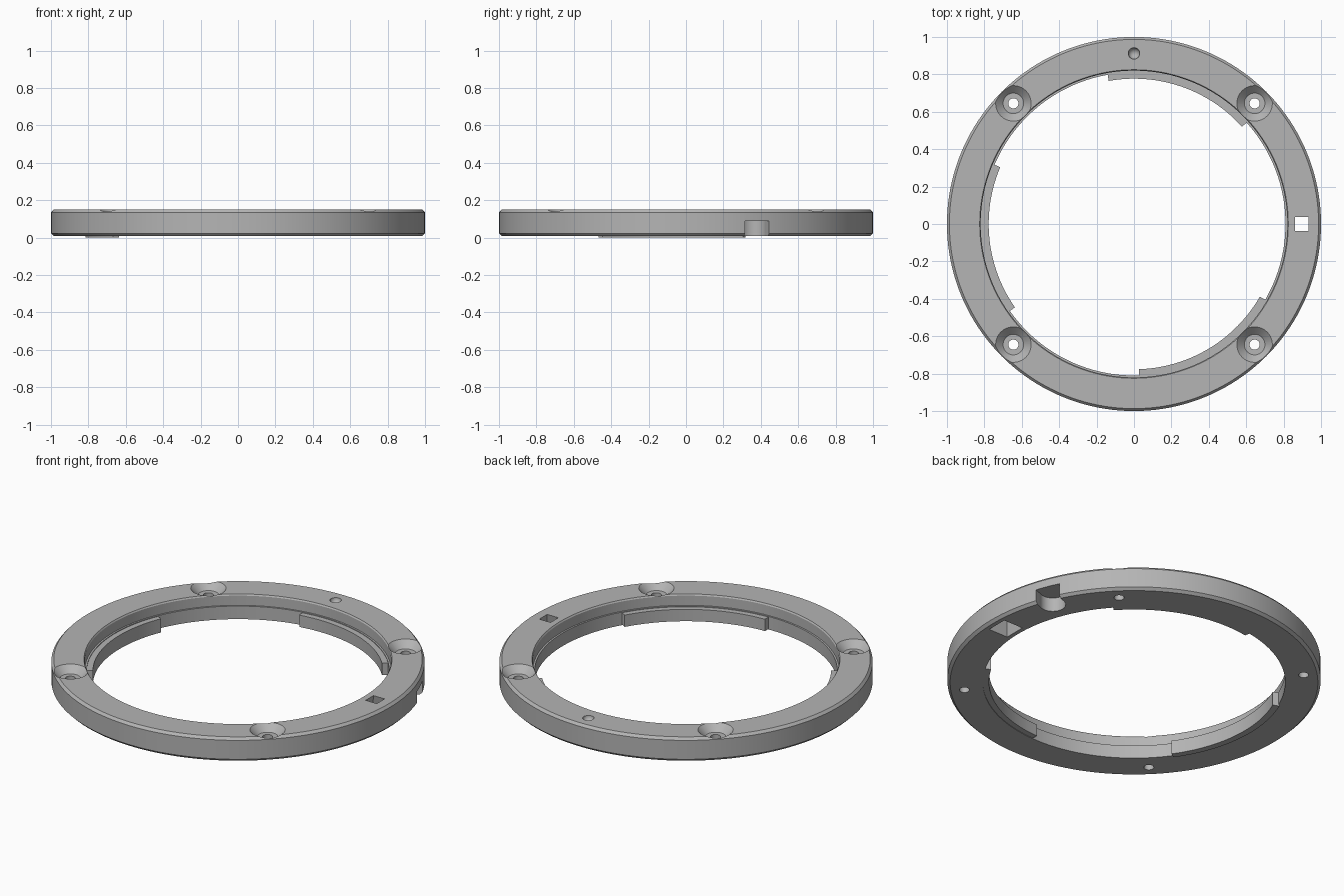
import bpy, bmesh, math
from mathutils import Matrix, Vector

if "Cube" in bpy.data.objects:
    bpy.data.objects.remove(bpy.data.objects["Cube"], do_unlink=True)

BOTTOM, TOP, SHELF = 0.008, 0.15, 0.085

grey = bpy.data.materials.new("plain grey")
grey.use_nodes = True
grey.diffuse_color = (0.46, 0.46, 0.46, 1)
grey.node_tree.nodes["Principled BSDF"].inputs["Base Color"].default_value = grey.diffuse_color


def finish(name, bm):
    bmesh.ops.remove_doubles(bm, verts=bm.verts, dist=1e-5)
    bmesh.ops.recalc_face_normals(bm, faces=bm.faces)
    mesh = bpy.data.meshes.new(name)
    bm.to_mesh(mesh)
    bm.free()
    mesh.materials.append(grey)
    obj = bpy.data.objects.new(name, mesh)
    bpy.context.collection.objects.link(obj)
    return obj


def lathe(name, profile, steps, closed=False, start=0, sweep=360):
    """Turn a (radius, height) profile about z; a partial sweep gets end caps."""
    bm = bmesh.new()
    verts = [bm.verts.new((r, 0, z)) for r, z in profile]
    edges = [bm.edges.new(pair) for pair in zip(verts, verts[1:])]
    if closed:
        edges.append(bm.edges.new((verts[-1], verts[0])))
    bmesh.ops.rotate(bm, verts=verts, matrix=Matrix.Rotation(math.radians(start), 3, 'Z'))
    bmesh.ops.spin(bm, geom=verts + edges, cent=(0, 0, 0), axis=(0, 0, 1),
                   angle=math.radians(sweep), steps=steps)
    bmesh.ops.remove_doubles(bm, verts=bm.verts, dist=1e-5)
    if sweep < 360:
        bmesh.ops.holes_fill(bm, edges=[e for e in bm.edges if e.is_boundary], sides=0)
    return finish(name, bm)


def box(name, low, high):
    bm = bmesh.new()
    low, high = Vector(low), Vector(high)
    bmesh.ops.create_cube(bm, size=1, matrix=Matrix.Translation((low + high) / 2)
                          @ Matrix.Diagonal((*(high - low), 1)))
    return finish(name, bm)


def polar(obj, radius, angle):
    a = math.radians(angle)
    obj.location = (radius * math.cos(a), radius * math.sin(a), 0)
    obj.rotation_euler.z = a


def cut(target, cutter):
    cutter.hide_render = True
    bpy.context.view_layer.update()
    bpy.context.view_layer.objects.active = target
    mod = target.modifiers.new("cut", 'BOOLEAN')
    mod.operation, mod.solver, mod.object = 'DIFFERENCE', 'EXACT', cutter
    bpy.ops.object.modifier_apply(modifier=mod.name)
    bpy.data.objects.remove(cutter, do_unlink=True)


def smooth(obj):
    bpy.ops.object.select_all(action='DESELECT')
    obj.select_set(True)
    bpy.context.view_layer.objects.active = obj
    bpy.ops.object.shade_smooth_by_angle(angle=math.radians(25))


# Ring body with chamfered rims and a shelf inside
ring = lathe("ring_body", [
    (0.81, BOTTOM), (0.985, BOTTOM), (1.0, BOTTOM + 0.015), (1.0, TOP - 0.015),
    (0.987, TOP), (0.825, TOP), (0.82, TOP - 0.008), (0.82, SHELF), (0.81, SHELF)],
    160, closed=True)

# Four countersunk screw holes
for angle in (45, 135, 225, 315):
    screw = lathe("screw_cutter", [
        (0, -0.1), (0.027, -0.1), (0.027, 0.11), (0.055, 0.11),
        (0.095, TOP), (0.1, 0.155), (0.1, 0.25), (0, 0.25)], 40)
    polar(screw, 0.912, angle)
    cut(ring, screw)

# Round dimple at the back
bm = bmesh.new()
bmesh.ops.create_uvsphere(bm, u_segments=24, v_segments=13, radius=0.031,
                          matrix=Matrix.Translation((0, 0, TOP)))
dimple = finish("dimple_cutter", bm)
polar(dimple, 0.912, 90)
cut(ring, dimple)

# Square hole that widens towards the underside
bm = bmesh.new()
bmesh.ops.create_cone(bm, cap_ends=True, segments=4, radius1=0.093, radius2=0.048,
                      depth=0.17, matrix=Matrix.Translation((0, 0, 0.079))
                      @ Matrix.Rotation(math.pi / 4, 4, 'Z'))
square = finish("square_hole_cutter", bm)
polar(square, 0.897, 0)
cut(ring, square)

# Round-ended notch in the lower outer wall
notch_end = lathe("notch_cutter", [(0, -0.1), (0.07, -0.1), (0.07, 0.09), (0, 0.09)], 40)
polar(notch_end, 0.94, 22.4)
cut(ring, notch_end)
notch_mouth = box("notch_mouth_cutter", (0, -0.07, -0.1), (0.2, 0.07, 0.09))
polar(notch_mouth, 0.94, 22.4)
cut(ring, notch_mouth)
smooth(ring)

# Three locking tabs on the inner wall, one standing slightly lower
for name, start, low in (("back_tab", 42, 0.011), ("side_tab", 157, 0), ("front_tab", 272, 0.011)):
    tab = lathe(name, [(0.777, low), (0.815, low), (0.815, SHELF - 0.004), (0.777, SHELF - 0.004)],
                28, closed=True, start=start, sweep=58)
    smooth(tab)
